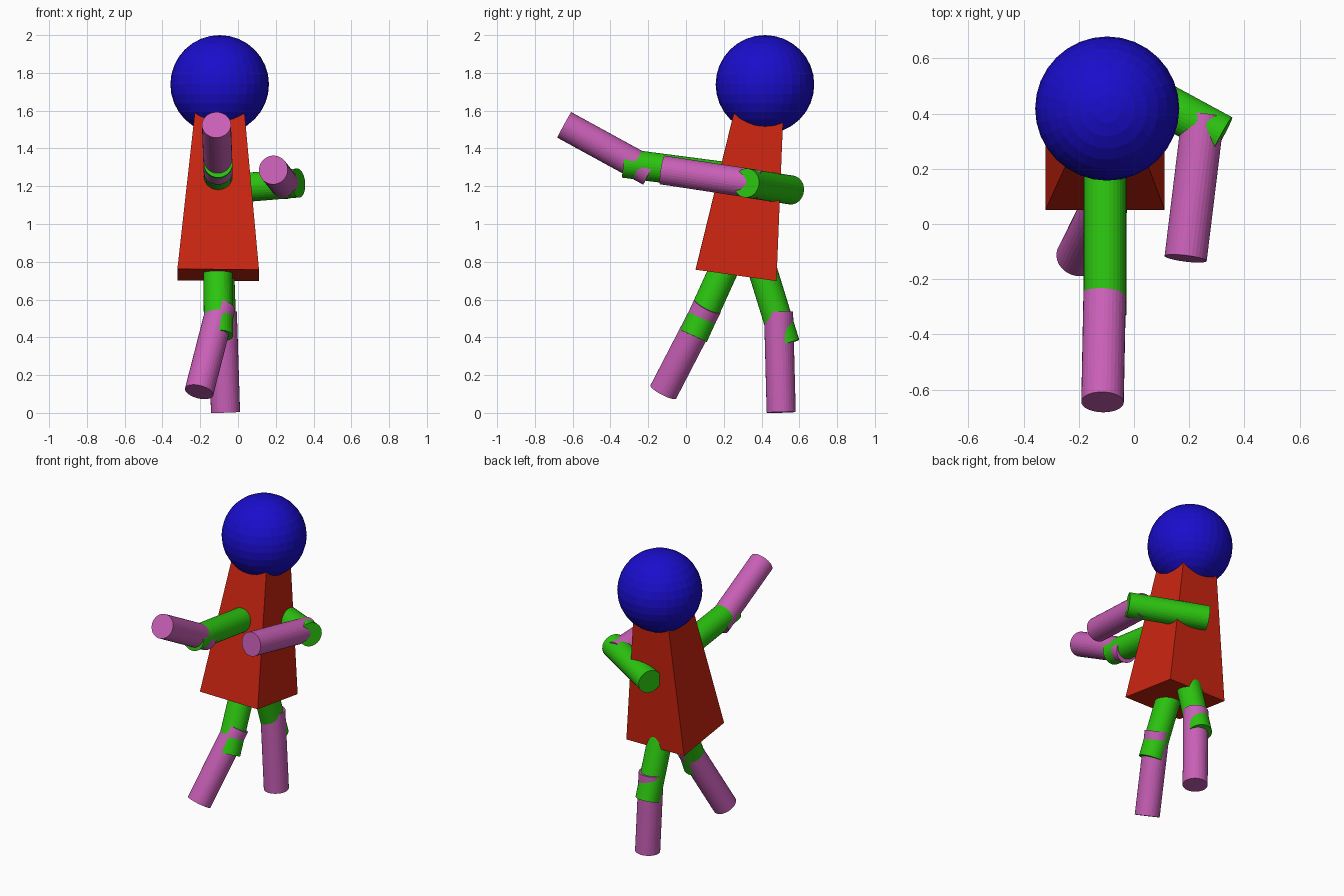
import bpy, bmesh
from math import radians, sqrt
from mathutils import Vector, Matrix

if "Cube" in bpy.data.objects:
    bpy.data.objects.remove(bpy.data.objects["Cube"])


def material(name, rgb):
    m = bpy.data.materials.new(name)
    m.diffuse_color = (*rgb, 1)
    m.use_nodes = True
    m.node_tree.nodes["Principled BSDF"].inputs["Base Color"].default_value = m.diffuse_color
    return m


RED = material("red", (0.60, 0.018, 0.005))
BLUE = material("blue", (0.010, 0.004, 0.60))
GREEN = material("green", (0.025, 0.56, 0.005))
PINK = material("pink", (0.58, 0.115, 0.47))


def add_object(name, bm, mat):
    mesh = bpy.data.meshes.new(name)
    bm.to_mesh(mesh)
    bm.free()
    mesh.materials.append(mat)
    obj = bpy.data.objects.new(name, mesh)
    bpy.context.collection.objects.link(obj)
    return obj


def frustum(name, start, end, r1, r2, sides, mat, spin=0):
    """Capped cone or cylinder running from start to end."""
    a, b = Vector(start), Vector(end)
    axis = b - a
    rot = Vector((0, 0, 1)).rotation_difference(axis).to_matrix().to_4x4()
    place = Matrix.Translation((a + b) / 2) @ rot @ Matrix.Rotation(spin, 4, 'Z')
    bm = bmesh.new()
    bmesh.ops.create_cone(bm, cap_ends=True, segments=sides, radius1=r1,
                          radius2=r2, depth=axis.length, matrix=place)
    return add_object(name, bm, mat)


# Torso: tapered square block leaning back
frustum("torso", (-0.105, 0.265, 0.73), (-0.097, 0.383, 1.565),
        0.216 * sqrt(2), 0.132 * sqrt(2), 4, RED, radians(45))

# Head: faceted sphere
bm = bmesh.new()
bmesh.ops.create_uvsphere(bm, u_segments=32, v_segments=16, radius=0.261)
bmesh.ops.translate(bm, verts=bm.verts, vec=(-0.097, 0.418, 1.739))
add_object("head", bm, BLUE)

# Limbs: overlapping straight cylinders, upper part green, lower part pink
LIMBS = {
    "right_upper_arm": ((-0.105, 0.22, 1.25), (-0.105, -0.33, 1.322), GREEN),
    "right_forearm": ((-0.105, -0.19, 1.276), (-0.114, -0.645, 1.525), PINK),
    "left_upper_arm": ((-0.12, 0.557, 1.18), (0.319, 0.319, 1.217), GREEN),
    "left_forearm": ((0.25, 0.39, 1.208), (0.187, -0.125, 1.286), PINK),
    "right_thigh": ((-0.108, 0.247, 0.862), (-0.103, 0.04, 0.407), GREEN),
    "right_shin": ((-0.09, 0.114, 0.563), (-0.206, -0.12, 0.111), PINK),
    "left_thigh": ((-0.10, 0.38, 0.84), (-0.083, 0.526, 0.364), GREEN),
    "left_shin": ((-0.083, 0.49, 0.535), (-0.066, 0.504, 0.003), PINK),
}
for name, (start, end, mat) in LIMBS.items():
    frustum(name, start, end, 0.077, 0.077, 32, mat)
